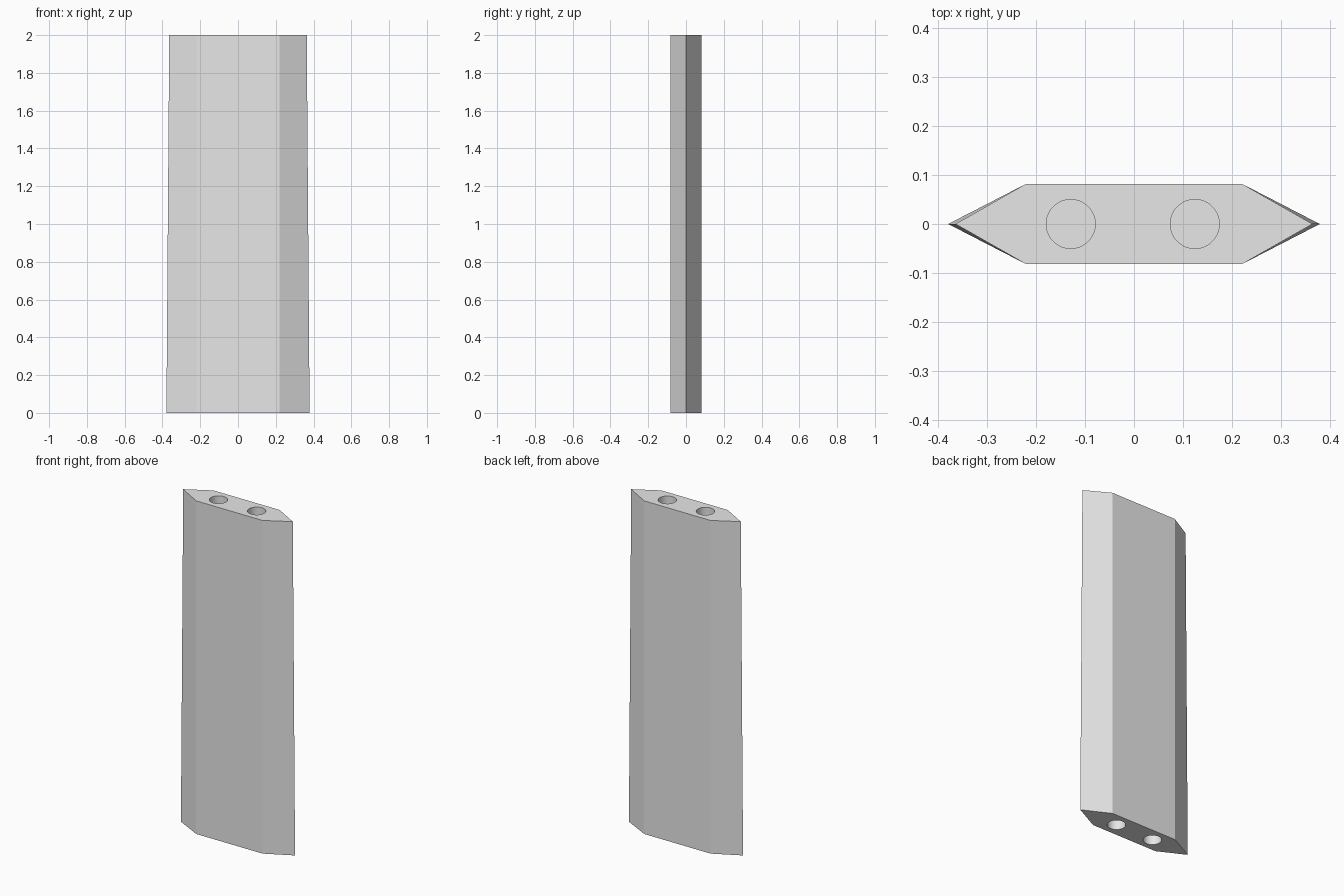
import bpy
import bmesh
from math import radians

cube = bpy.data.objects.get("Cube")
if cube:
    bpy.data.objects.remove(cube, do_unlink=True)

HEIGHT = 2.0
HALF_THICK = 0.082
SHOULDER = 0.22
HOLE_RADIUS = 0.05
HOLE_DEPTH = 0.3

grey = bpy.data.materials.new("plain_grey")
grey.use_nodes = True
colour = (0.8, 0.8, 0.8, 1)
grey.diffuse_color = colour
grey.node_tree.nodes["Principled BSDF"].inputs["Base Color"].default_value = colour


def add_ring(bm, tip, z):
    """Six-sided section with pointed left and right edges."""
    outline = [(tip, 0), (SHOULDER, HALF_THICK), (-SHOULDER, HALF_THICK),
               (-tip, 0), (-SHOULDER, -HALF_THICK), (SHOULDER, -HALF_THICK)]
    return [bm.verts.new((x, y, z)) for x, y in outline]


# Slightly tapering, double-bevelled blade body
bm = bmesh.new()
low = add_ring(bm, 0.379, 0)
high = add_ring(bm, 0.364, HEIGHT)
bm.faces.new(low[::-1])
bm.faces.new(high)
for i in range(6):
    j = (i + 1) % 6
    bm.faces.new((low[i], low[j], high[j], high[i]))
mesh = bpy.data.meshes.new("blade_segment")
bm.to_mesh(mesh)
bm.free()
body = bpy.data.objects.new("blade_segment", mesh)
bpy.context.collection.objects.link(body)
mesh.materials.append(grey)

# Blind peg holes in both ends
for end, z in (("bottom", 0), ("top", HEIGHT)):
    for side, x in (("right", -0.129), ("left", 0.124)):
        bpy.ops.mesh.primitive_cylinder_add(
            vertices=48, radius=HOLE_RADIUS, depth=2 * HOLE_DEPTH, location=(x, 0, z))
        cutter = bpy.context.object
        cutter.name = f"{end}_{side}_hole_cutter"
        cutter.data.materials.append(grey)
        cutter.hide_render = True
        cut = body.modifiers.new(f"{end}_{side}_hole", "BOOLEAN")
        cut.operation = "DIFFERENCE"
        cut.solver = "EXACT"
        cut.object = cutter

        bpy.ops.object.select_all(action="DESELECT")
        body.select_set(True)
        bpy.context.view_layer.objects.active = body
        bpy.ops.object.modifier_apply(modifier=cut.name)
        bpy.data.objects.remove(cutter, do_unlink=True)

# Round hole walls, crisp bevel edges
bpy.ops.object.shade_smooth_by_angle(angle=radians(20))
